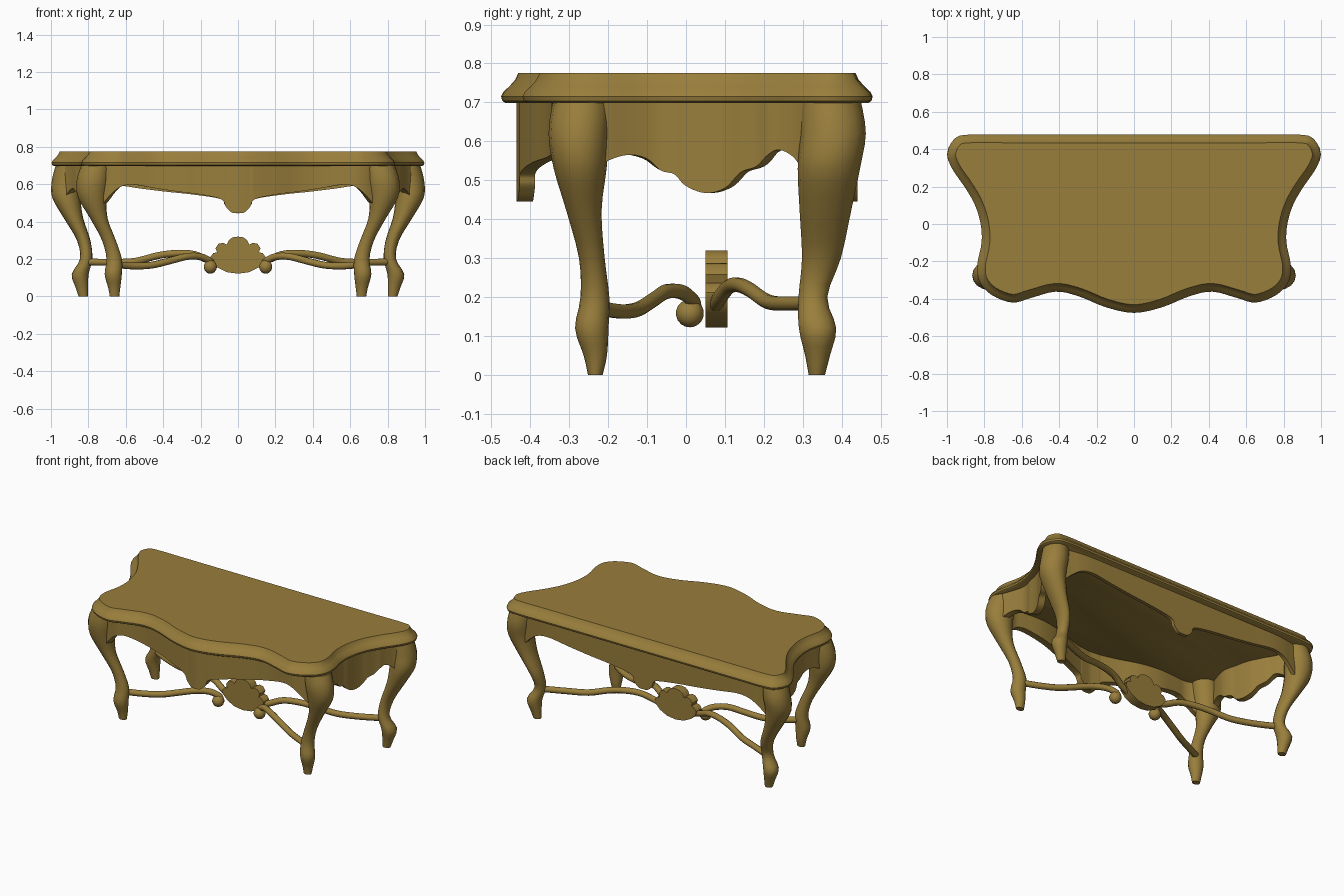
import bpy, bmesh, math
from mathutils import Vector

if "Cube" in bpy.data.objects:
    bpy.data.objects.remove(bpy.data.objects["Cube"])

wood = bpy.data.materials.new("antique gold wood")
wood.use_nodes = True
COLOR = (0.32, 0.21, 0.045, 1)
wood.diffuse_color = COLOR
wood.node_tree.nodes["Principled BSDF"].inputs["Base Color"].default_value = COLOR


def spline(points, steps=4, closed=False):
    """Smooth curve through the points, all of equal dimension."""
    pts = [Vector(p) for p in points]
    n = len(pts)
    out = []
    for i in range(n if closed else n - 1):
        if closed:
            a, b, c, d = (pts[(i + k) % n] for k in (-1, 0, 1, 2))
        else:
            a, b, c, d = (pts[min(max(i + k, 0), n - 1)] for k in (-1, 0, 1, 2))
        for s in range(steps):
            t = s / steps
            out.append(b + (c - a) * (t / 2) + (a * 2 - b * 5 + c * 4 - d) * (t * t / 2)
                       + (b * 3 - a - c * 3 + d) * (t ** 3 / 2))
    if not closed:
        out.append(pts[-1])
    return out


def finish(name, bm, mirror=False, angle=40):
    bmesh.ops.recalc_face_normals(bm, faces=bm.faces)
    mesh = bpy.data.meshes.new(name)
    bm.to_mesh(mesh)
    bm.free()
    mesh.materials.append(wood)
    obj = bpy.data.objects.new(name, mesh)
    bpy.context.collection.objects.link(obj)
    bpy.ops.object.select_all(action='DESELECT')
    obj.select_set(True)
    bpy.context.view_layer.objects.active = obj
    bpy.ops.object.shade_smooth_by_angle(angle=math.radians(angle))
    if mirror:
        obj.modifiers.new("both_sides", 'MIRROR')
    return obj


def loft(name, rings, mirror=False, angle=40):
    """Skin a row of closed rings and cap both ends."""
    bm = bmesh.new()
    rows = [[bm.verts.new(p) for p in ring] for ring in rings]
    n = len(rows[0])
    for a, b in zip(rows, rows[1:]):
        for i in range(n):
            j = (i + 1) % n
            bm.faces.new((a[i], a[j], b[j], b[i]))
    bm.faces.new(rows[0])
    bm.faces.new(rows[-1])
    return finish(name, bm, mirror, angle)


def plan_normals(path, closed=False):
    """Horizontal unit normals, to the left of the direction of travel."""
    n = len(path)
    out = []
    for i in range(n):
        a = path[i - 1] if closed else path[max(i - 1, 0)]
        b = path[(i + 1) % n] if closed else path[min(i + 1, n - 1)]
        out.append(Vector((a.y - b.y, b.x - a.x, 0)).normalized())
    return out


def both(half):
    """Extend a half list starting at x = 0 to the whole width."""
    return [(-p[0], *p[1:]) for p in reversed(half[1:])] + half


# Table top: serpentine outline with a moulded edge
right = [(0, -.475), (.15, -.445), (.3, -.385), (.42, -.362), (.55, -.395), (.65, -.42),
         (.76, -.38), (.825, -.31), (.838, -.22), (.815, -.1), (.82, 0), (.85, .1),
         (.9, .19), (.975, .3), (.997, .38), (.96, .455), (.88, .478), (.6, .478)]
outline = [(x, y, 0) for x, y in right + [(-x, y) for x, y in reversed(right[1:])]]
outline = spline(outline, 4, True)
inward = plan_normals(outline, True)
edge = [(.012, .698), (.003, .704), (0, .715), (.006, .727), (.022, .742), (.036, .758), (.044, .775)]
loft("table_top", [[p + n * inset + Vector((0, 0, z)) for p, n in zip(outline, inward)]
                   for inset, z in edge])


# Aprons: curved panels, each point giving plan position and lower edge height
def apron(name, points, thick, mirror=False):
    path = spline(points, 5)
    rings = []
    for p, n in zip(path, plan_normals(path)):
        q = p + n * thick
        top = .705
        rings.append([(p.x, p.y, top), p, q, (q.x, q.y, top)])
    loft(name, rings, mirror, 50)


front_half = [(0, -.435, .445), (.035, -.432, .45), (.065, -.428, .48), (.09, -.425, .52),
              (.2, -.395, .545), (.32, -.355, .56), (.44, -.335, .578), (.56, -.34, .598),
              (.63, -.345, .585), (.68, -.335, .545), (.72, -.315, .5)]
apron("front_apron", both(front_half), .04)
back_half = [(x * 1.2 if x > .1 else x, .44 - max(0, x - .6) * .2, z) for x, y, z in front_half]
apron("back_apron", list(reversed(both(back_half))), .022)
apron("side_apron", [(.82, -.27, .5), (.81, -.21, .545), (.79, -.15, .565), (.775, -.1, .555),
                     (.77, -.065, .525), (.775, -.03, .515), (.785, 0, .485), (.795, .05, .467),
                     (.81, .1, .48), (.83, .14, .52), (.85, .18, .535), (.87, .21, .565),
                     (.885, .24, .578), (.91, .28, .555), (.935, .31, .5)], .04, True)


# Cabriole legs: height, centre and half widths of each section
def leg(name, sections):
    rings = []
    for z, x, y, rx, ry in spline(sections, 3):
        ring = []
        for k in range(16):
            a = math.tau * k / 16
            ring.append((x + rx * math.cos(a), y + ry * math.sin(a), z))
        rings.append(ring)
    loft(name, rings, True, 50)


leg("front_leg", [(0, .66, -.233, .025, .019), (.05, .662, -.233, .033, .03),
                  (.12, .667, -.242, .046, .043), (.2, .662, -.234, .041, .037),
                  (.3, .69, -.242, .037, .033), (.42, .745, -.262, .047, .045),
                  (.53, .778, -.272, .078, .068), (.62, .775, -.275, .088, .078),
                  (.7, .758, -.268, .08, .075)])
leg("back_leg", [(0, .827, .336, .025, .021), (.05, .835, .338, .034, .032),
                 (.12, .844, .338, .045, .048), (.2, .812, .326, .033, .037),
                 (.3, .825, .348, .036, .05), (.42, .88, .358, .052, .066),
                 (.53, .918, .367, .076, .08), (.62, .915, .378, .08, .084),
                 (.7, .9, .372, .075, .078)])


# Scrolling cross stretchers
def stretcher(name, points):
    path = spline(points, 5)
    rings = []
    for i, p in enumerate(path):
        d = (path[min(i + 1, len(path) - 1)] - path[max(i - 1, 0)])
        rot = d.to_track_quat('Z', 'Y')
        ring = []
        for k in range(10):
            a = math.tau * k / 10
            ring.append(p + rot @ Vector((math.cos(a), math.sin(a), 0)) * .019)
        rings.append(ring)
    loft(name, rings, True, 60)


stretcher("front_stretcher", [(.66, -.225, .172), (.56, -.17, .163), (.46, -.125, .168),
                              (.36, -.085, .192), (.27, -.05, .214), (.2, -.01, .212),
                              (.15, .018, .188), (.135, .022, .16)])
stretcher("back_stretcher", [(.81, .32, .185), (.68, .26, .183), (.55, .21, .188),
                             (.43, .165, .218), (.33, .135, .231), (.24, .11, .226),
                             (.16, .085, .195), (.08, .072, .17)])

# Scroll ends under the centre
bm = bmesh.new()
bmesh.ops.create_uvsphere(bm, u_segments=14, v_segments=9, radius=.036)
for v in bm.verts:
    v.co += Vector((.148, .01, .158))
finish("scroll_end", bm, True)

# Scalloped shell ornament
shell = [(0, .122), (.06, .13), (.11, .155), (.143, .188), (.147, .212), (.132, .232),
         (.112, .236), (.12, .258), (.104, .282), (.08, .287), (.06, .277),
         (.05, .3), (.03, .316), (0, .32)]
shell = shell + [(-x, z) for x, z in reversed(shell[1:-1])]
loft("shell_ornament", [[(x, y, z) for x, z in shell] for y in (.05, .107)], False, 45)
